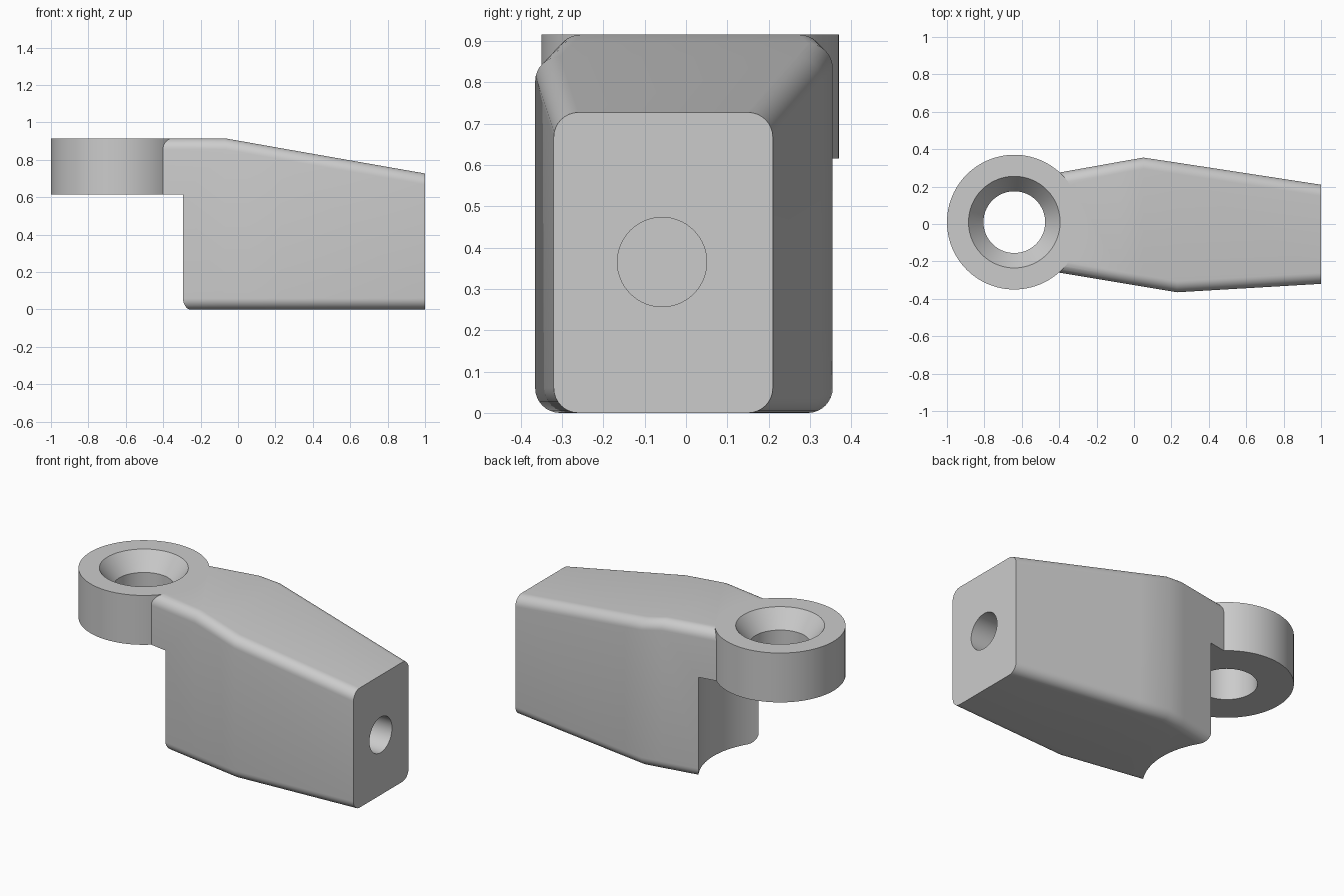
import bpy, bmesh, math

if "Cube" in bpy.data.objects:
    bpy.data.objects.remove(bpy.data.objects["Cube"], do_unlink=True)

RING_X, RING_Y = -0.64, 0.01
RING_LOW, TOP = 0.615, 0.915

grey = bpy.data.materials.new("plain_grey")
grey.use_nodes = True
colour = (0.6, 0.6, 0.6, 1)
grey.diffuse_color = colour
grey.node_tree.nodes["Principled BSDF"].inputs["Base Color"].default_value = colour


def finish(name, bm):
    bmesh.ops.recalc_face_normals(bm, faces=bm.faces)
    mesh = bpy.data.meshes.new(name)
    bm.to_mesh(mesh)
    bm.free()
    mesh.materials.append(grey)
    obj = bpy.data.objects.new(name, mesh)
    bpy.context.collection.objects.link(obj)
    return obj


def smooth(obj):
    bpy.ops.object.select_all(action="DESELECT")
    obj.select_set(True)
    bpy.context.view_layer.objects.active = obj
    bpy.ops.object.shade_smooth_by_angle(angle=math.radians(30))


def rounded_section(x, y0, y1, z1, r=0.06, steps=8):
    """Rounded rectangle across the body, standing on the ground."""
    corners = [(y1 - r, z1 - r), (y0 + r, z1 - r), (y0 + r, r), (y1 - r, r)]
    return [(x, cy + r * math.cos(a), cz + r * math.sin(a))
            for i, (cy, cz) in enumerate(corners)
            for a in [math.pi / 2 * (i + k / steps) for k in range(steps + 1)]]


def cut(obj, name, radius, depth, location, rotation=(0, 0, 0)):
    bpy.ops.mesh.primitive_cylinder_add(vertices=96, radius=radius, depth=depth,
                                        location=location, rotation=rotation)
    cutter = bpy.context.object
    cutter.name = name
    mod = obj.modifiers.new(name, "BOOLEAN")
    mod.operation, mod.solver, mod.object = "DIFFERENCE", "EXACT", cutter
    bpy.context.view_layer.objects.active = obj
    bpy.ops.object.modifier_apply(modifier=name)
    bpy.data.objects.remove(cutter, do_unlink=True)


# Tapered body lofted through rounded sections
stations = [(-0.5, -0.243, 0.257, TOP), (-0.07, -0.315, 0.334, TOP),
            (0.05, -0.335, 0.355, 0.894), (0.23, -0.365, 0.328, 0.862),
            (1, -0.32, 0.21, 0.727)]
bm = bmesh.new()
loops = [[bm.verts.new(p) for p in rounded_section(*s)] for s in stations]
for a, b in zip(loops, loops[1:]):
    for i in range(len(a)):
        j = (i + 1) % len(a)
        bm.faces.new((a[i], a[j], b[j], b[i]))
bm.faces.new(loops[0])
bm.faces.new(loops[-1])
body = finish("body", bm)

# Hollow under the neck, seat for the ring, blind hole in the end
cut(body, "hollow_cutter", 0.45, 1.0, (RING_X, RING_Y, RING_LOW - 0.5))
cut(body, "seat_cutter", 0.358, 3.0, (RING_X, RING_Y, 0))
cut(body, "end_hole_cutter", 0.108, 1.2, (1, -0.058, 0.365), (0, math.pi / 2, 0))
smooth(body)

# Countersunk ring turned from a profile
profile = [(0.36, RING_LOW), (0.36, TOP), (0.245, TOP), (0.165, 0.81), (0.165, RING_LOW)]
count = 96
bm = bmesh.new()
rings = [[bm.verts.new((RING_X + r * math.cos(t), RING_Y + r * math.sin(t), z))
          for t in [math.tau * k / count for k in range(count)]] for r, z in profile]
for a, b in zip(rings, rings[1:] + rings[:1]):
    for i in range(count):
        j = (i + 1) % count
        bm.faces.new((a[i], a[j], b[j], b[i]))
smooth(finish("mounting_ring", bm))
